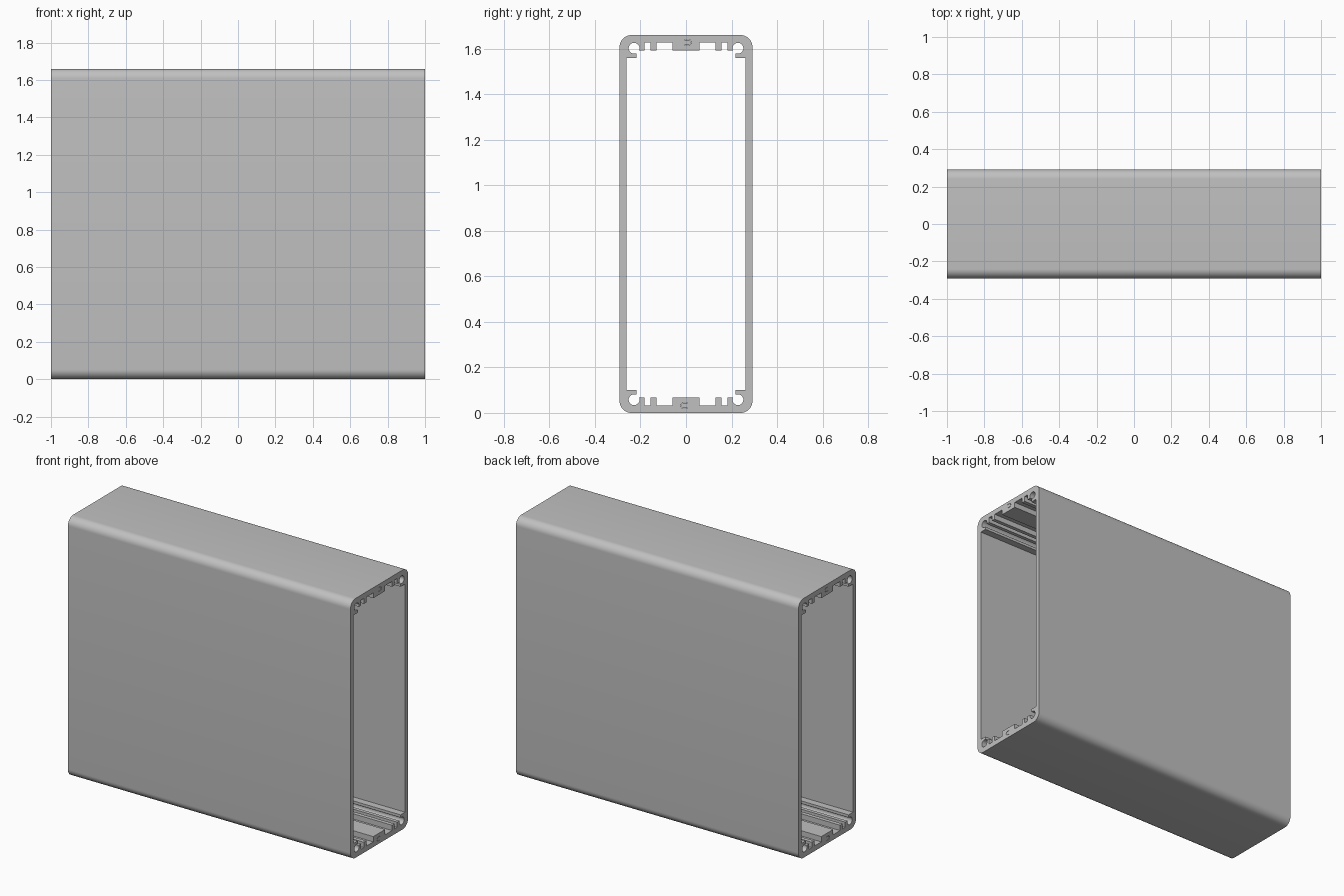
import bpy
import bmesh
from math import cos, sin, radians

HALF_LENGTH = 1.0
HALF_DEPTH = 0.292
HEIGHT = 1.66

cube = bpy.data.objects.get("Cube")
if cube:
    bpy.data.objects.remove(cube, do_unlink=True)

metal = bpy.data.materials.new("plain grey metal")
metal.use_nodes = True
grey = (0.53, 0.53, 0.53, 1)
metal.diffuse_color = grey
metal.node_tree.nodes["Principled BSDF"].inputs["Base Color"].default_value = grey


def arc(y, z, r, start, end, steps):
    angles = [radians(start + (end - start) * i / steps) for i in range(steps + 1)]
    return [(y + r * cos(a), z + r * sin(a)) for a in angles]


def four_way(quarter):
    """Mirror a bottom right quarter outline into one closed loop."""
    top = [(y, HEIGHT - z) for y, z in reversed(quarter)]
    right = quarter + top
    return right + [(-y, z) for y, z in reversed(right)]


# Rounded outer skin
RADIUS = 0.052
outer = four_way(arc(HALF_DEPTH - RADIUS, RADIUS, RADIUS, -90, 0, 10))

# Inner quarter: centre block, rib, screw channel, lip, then side wall
FLOOR, RIB = 0.033, 0.067
quarter = [(0.06, RIB), (0.06, FLOOR)]
quarter += [(0.13, FLOOR), (0.13, RIB), (0.155, RIB), (0.155, FLOOR)]
quarter += [(0.182, FLOOR), (0.182, RIB), (0.205, RIB)]
quarter += arc(0.228, 0.058, 0.024, 159, 470, 28)
quarter += [(0.217, 0.083), (0.217, 0.1), (0.262, 0.1)]
inner = four_way(quarter)

# Hairline groove inside each centre block
groove = [(-0.007, 0.045)] + arc(0.01, 0.032, 0.013, 90, -90, 8) + [(-0.007, 0.019)]
groove += [(-0.007, 0.021)] + arc(0.01, 0.032, 0.011, -90, 90, 8) + [(-0.007, 0.043)]
top_groove = [(y, HEIGHT - z) for y, z in groove]
bottom_groove = [(-y, z) for y, z in groove]

# Fill the cross-section and extrude it along the length
bm = bmesh.new()
edges = []
for loop in (outer, inner, top_groove, bottom_groove):
    verts = [bm.verts.new((-HALF_LENGTH, y, z)) for y, z in loop]
    edges += [bm.edges.new((a, b)) for a, b in zip(verts, verts[1:] + verts[:1])]
bmesh.ops.triangle_fill(bm, edges=edges, use_beauty=True, normal=(1, 0, 0))
region = bmesh.ops.extrude_face_region(bm, geom=bm.faces[:])
moved = [g for g in region["geom"] if isinstance(g, bmesh.types.BMVert)]
bmesh.ops.translate(bm, verts=moved, vec=(2 * HALF_LENGTH, 0, 0))
bmesh.ops.recalc_face_normals(bm, faces=bm.faces[:])

mesh = bpy.data.meshes.new("extruded_case")
bm.to_mesh(mesh)
bm.free()
mesh.materials.append(metal)
case = bpy.data.objects.new("extruded_case", mesh)
bpy.context.collection.objects.link(case)

bpy.ops.object.select_all(action="DESELECT")
case.select_set(True)
bpy.context.view_layer.objects.active = case
bpy.ops.object.shade_smooth_by_angle(angle=radians(30))
